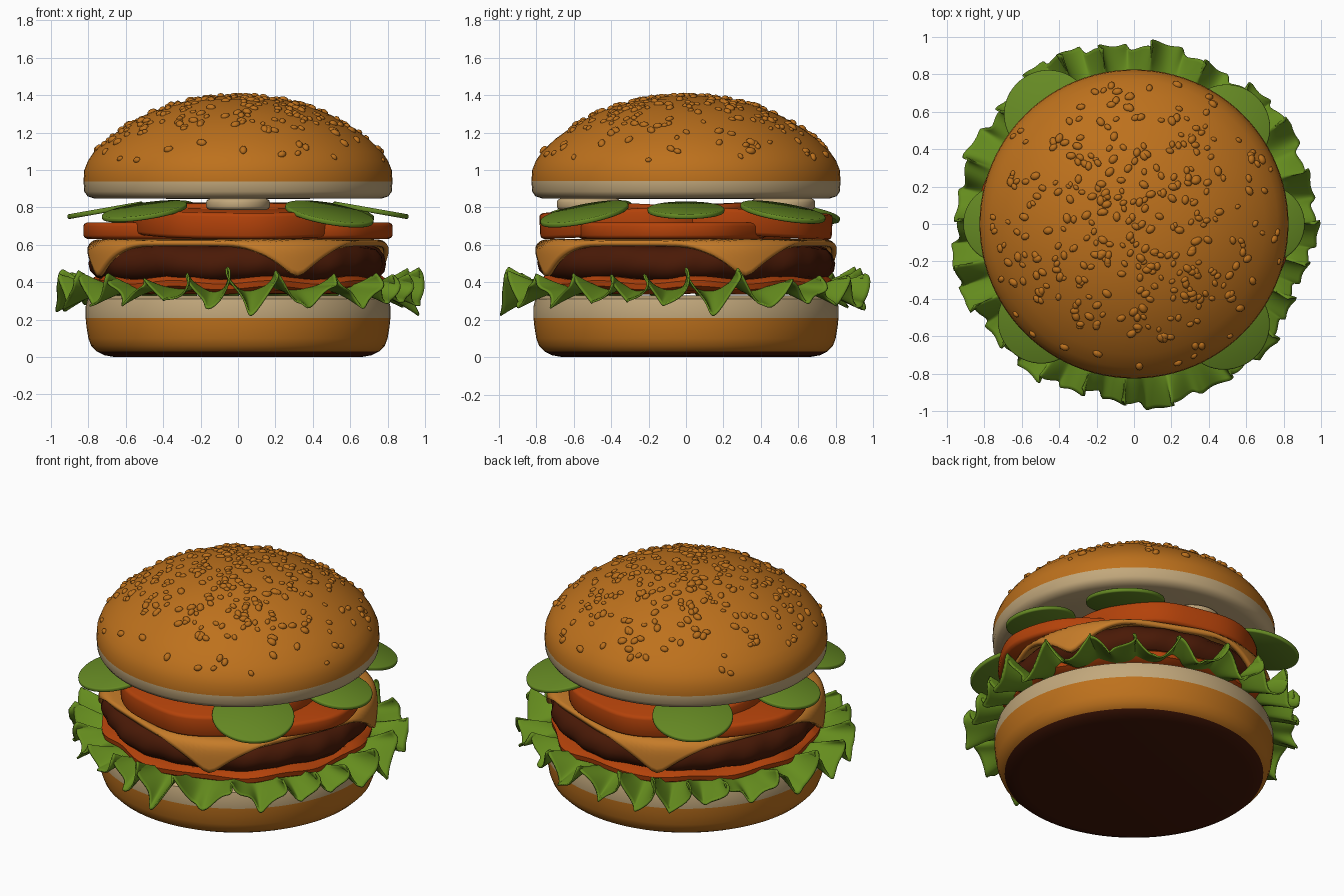
import bpy, bmesh, math, random
from mathutils import Vector, Matrix
from math import sin, cos, pi, radians, exp

if "Cube" in bpy.data.objects:
    bpy.data.objects.remove(bpy.data.objects["Cube"])

random.seed(4)


def material(name, rgb):
    m = bpy.data.materials.new(name)
    m.diffuse_color = (*rgb, 1)
    m.use_nodes = True
    m.node_tree.nodes["Principled BSDF"].inputs["Base Color"].default_value = m.diffuse_color
    return m


CRUST = material("golden crust", (0.51, 0.165, 0.012))
CREAM = material("cream crumb", (0.54, 0.39, 0.20))
DARK = material("dark base", (0.055, 0.008, 0.002))
GREEN = material("lettuce green", (0.13, 0.265, 0.013))
PICKLE = material("pickle green", (0.13, 0.25, 0.017))
RED = material("tomato red", (0.45, 0.054, 0.003))
MEAT = material("grilled brown", (0.068, 0.010, 0.002))
CHEESE = material("cheese orange", (0.56, 0.20, 0.022))


def finish(bm, name, mats, angle=40):
    bmesh.ops.remove_doubles(bm, verts=bm.verts, dist=1e-5)
    bmesh.ops.recalc_face_normals(bm, faces=bm.faces)
    me = bpy.data.meshes.new(name)
    bm.to_mesh(me)
    bm.free()
    for m in mats:
        me.materials.append(m)
    me.shade_smooth()
    me.set_sharp_from_angle(angle=radians(angle))
    ob = bpy.data.objects.new(name, me)
    bpy.context.collection.objects.link(ob)
    return ob


def grid(bm, rows):
    """Quads between closed rings of points."""
    vs = [[bm.verts.new(p) for p in row] for row in rows]
    n = len(rows[0])
    for a, b in zip(vs, vs[1:]):
        for j in range(n):
            k = (j + 1) % n
            bm.faces.new((a[j], a[k], b[k], b[j]))


def lathe(name, profile, mats, wobble=None, rule=None, n=96, matrix=None):
    bm = bmesh.new()
    rows = []
    for r, z in profile:
        row = []
        for j in range(n):
            t = 2 * pi * j / n
            s, dz = wobble(t, z) if wobble else (1, 0)
            row.append((r * s * cos(t), r * s * sin(t), z + dz * (r > 0)))
        rows.append(row)
    grid(bm, rows)
    bmesh.ops.remove_doubles(bm, verts=bm.verts, dist=1e-5)
    if rule:
        for f in bm.faces:
            f.material_index = rule(f.calc_center_median())
    if matrix:
        bm.transform(matrix)
    return finish(bm, name, mats)


def slice_disc(name, mat, r, h, angle, offset, z, tilt, wobble=None):
    """Round slice pushed outwards at an angle, tipped down at its outer edge."""
    e = min(h * 0.3, 0.02)
    prof = [(0, -h / 2), (r - e, -h / 2), (r - e * .25, -h / 2 + e * .4), (r, -h / 2 + e),
            (r, h / 2 - e), (r - e * .25, h / 2 - e * .4), (r - e, h / 2), (0, h / 2)]
    m = (Matrix.Rotation(radians(angle), 4, 'Z') @ Matrix.Translation((offset, 0, z))
         @ Matrix.Rotation(radians(tilt), 4, 'Y'))
    return lathe(name, prof, [mat], wobble, n=64, matrix=m)


# Bottom bun: dark base, crust, cream cut edge
lathe("bottom_bun",
      [(0, 0), (0.66, 0), (0.715, 0.01), (0.755, 0.03), (0.785, 0.06), (0.80, 0.10), (0.81, 0.16),
       (0.815, 0.21), (0.815, 0.27), (0.805, 0.31), (0.77, 0.33), (0, 0.33)],
      [DARK, CRUST, CREAM],
      rule=lambda c: 0 if c.z < 0.03 else 1 if c.z < 0.21 else 2)

# Top bun: cream underside and band, golden dome
DOME = [(0.826, 0.94), (0.822, 1.0), (0.802, 1.05), (0.768, 1.10), (0.70, 1.165), (0.61, 1.23),
        (0.50, 1.293), (0.38, 1.342), (0.25, 1.376), (0.12, 1.394), (0, 1.398)]
lathe("top_bun",
      [(0, 0.845), (0.77, 0.848), (0.805, 0.86), (0.822, 0.885)] + DOME,
      [CREAM, CRUST], rule=lambda c: 0 if c.z < 0.94 else 1)


def dome_z(r):
    for (r1, z1), (r0, z0) in zip(DOME, DOME[1:]):
        if r0 <= r <= r1:
            return z0 + (z1 - z0) * (r - r0) / (r1 - r0)
    return DOME[0][1]


# Seeds half sunk into the dome
bm = bmesh.new()
for i in range(400):
    r = 0.80 * random.random() ** 0.55
    if r > 0.66 and random.random() < 0.5:
        continue
    t = random.uniform(0, 2 * pi)
    slope = (dome_z(min(r + 0.02, 0.82)) - dome_z(max(r - 0.02, 0))) / 0.04
    nrm = Vector((-slope * cos(t), -slope * sin(t), 1)).normalized()
    k = random.uniform(0.7, 1.25)
    mat = (Matrix.Translation((r * cos(t), r * sin(t), dome_z(r)))
           @ nrm.to_track_quat('Z', 'Y').to_matrix().to_4x4()
           @ Matrix.Rotation(random.uniform(0, pi), 4, 'Z')
           @ Matrix.Diagonal((0.023 * k, 0.017 * k, 0.015 * k, 1)))
    bmesh.ops.create_icosphere(bm, subdivisions=2, radius=1, matrix=mat)
finish(bm, "seeds", [CRUST], 60)

# Lettuce: ruffled ring with a frilly edge
N, M = 600, 14
rows = []
for i in range(M + 1):
    u = i / M
    g = u ** 1.3
    row = []
    for j in range(N):
        t = 2 * pi * j / N
        ph = 23 * t + 1.1 * sin(3 * t + 0.5) + 0.8 * sin(5 * t + 2)
        amp = 0.088 + 0.022 * sin(4 * t + 1) + 0.015 * sin(7 * t)
        edge = 0.962 + 0.018 * sin(9 * t + 2) + 0.016 * sin(4 * t) + 0.010 * sin(3 * ph)
        r = 0.70 + (edge - 0.70) * u + 0.015 * g * cos(ph)
        z = 0.365 - 0.01 * u + g * (amp * sin(ph) + 0.014 * sin(57 * t + 1) * u)
        a = t + 0.022 * g * sin(2 * ph + 0.6) + 0.025 * g * cos(ph)
        r = min(r, 0.995)
        row.append((r * cos(a), r * sin(a), z))
    rows.append(row)
bm = bmesh.new()
grid(bm, rows)
lettuce = finish(bm, "lettuce", [GREEN], 80)
sol = lettuce.modifiers.new("thickness", 'SOLIDIFY')
sol.thickness = 0.010
sol.offset = 0

# Sauce under the patty
lathe("sauce", [(0, 0.34), (0.74, 0.345), (0.785, 0.37), (0.79, 0.40), (0.76, 0.425), (0, 0.43)], [RED],
      lambda t, z: (1 + 0.015 * sin(7 * t) + 0.01 * sin(13 * t), 0.01 * sin(9 * t + 1)))

# Patty with an uneven rim
lathe("patty",
      [(0, 0.41), (0.70, 0.41), (0.75, 0.425), (0.785, 0.46), (0.795, 0.50), (0.785, 0.545),
       (0.755, 0.58), (0.70, 0.598), (0, 0.60)], [MEAT],
      lambda t, z: (1 + 0.008 * sin(11 * t + 9 * z) + 0.007 * sin(23 * t - 20 * z) - 0.004,
                    0.006 * sin(8 * t)))

# Cheese: rotated square slice whose corners drape over the patty
HALF, BEND, TURN = 0.745, 0.755, radians(-22)
rows = []
for i in range(33):
    u = i / 32
    row = []
    for j in range(160):
        t = 2 * pi * j / 160
        # slightly rounded square outline
        s = u * HALF / (abs(cos(t)) ** 24 + abs(sin(t)) ** 24) ** (1 / 24)
        over = max(0, s - BEND)
        r = min(s, BEND) + 0.05 * (1 - exp(-over / 0.05))
        z = 0.618 - max(0, over - 0.045 * (1 - exp(-over / 0.045))) * 0.78
        z -= 0.010 * u ** 8
        row.append((r * cos(t + TURN), r * sin(t + TURN), z))
    rows.append(row)
bm = bmesh.new()
grid(bm, rows)
cheese = finish(bm, "cheese", [CHEESE], 50)
sol = cheese.modifiers.new("thickness", 'SOLIDIFY')
sol.thickness = 0.028
sol.offset = 0


# Tomato slices: thin ones left and right, thick overlapping ones front and back
def lumpy(t, z):
    return 1 + 0.012 * sin(5 * t) + 0.008 * sin(8 * t + 1), 0


for k, (ang, off, z, tilt, r, h) in enumerate([
        (-14, 0.33, 0.676, 0, 0.50, 0.088), (166, 0.33, 0.676, 0, 0.50, 0.088),
        (-86, 0.20, 0.730, 3, 0.58, 0.14), (94, 0.20, 0.725, 3, 0.58, 0.14)]):
    slice_disc(f"tomato_slice_{k + 1}", RED, r, h, ang, off, z, tilt, lumpy)

# Onion slices front and back
for k, ang in enumerate((-90, 90)):
    slice_disc(f"onion_slice_{k + 1}", CREAM, 0.17, 0.06, ang, 0.52, 0.817, 0)

# Pickle slices fanned out below the top bun
for k, (ang, off, z, r, tilt) in enumerate([
        (0, 0.71, 0.785, 0.205, 10), (180, 0.71, 0.785, 0.205, 10),
        (-48, 0.73, 0.765, 0.24, 15), (-134, 0.72, 0.78, 0.23, 12),
        (46, 0.72, 0.775, 0.23, 13), (128, 0.75, 0.775, 0.235, 13)]):
    slice_disc(f"pickle_slice_{k + 1}", PICKLE, r, 0.026, ang, off, z, tilt)
